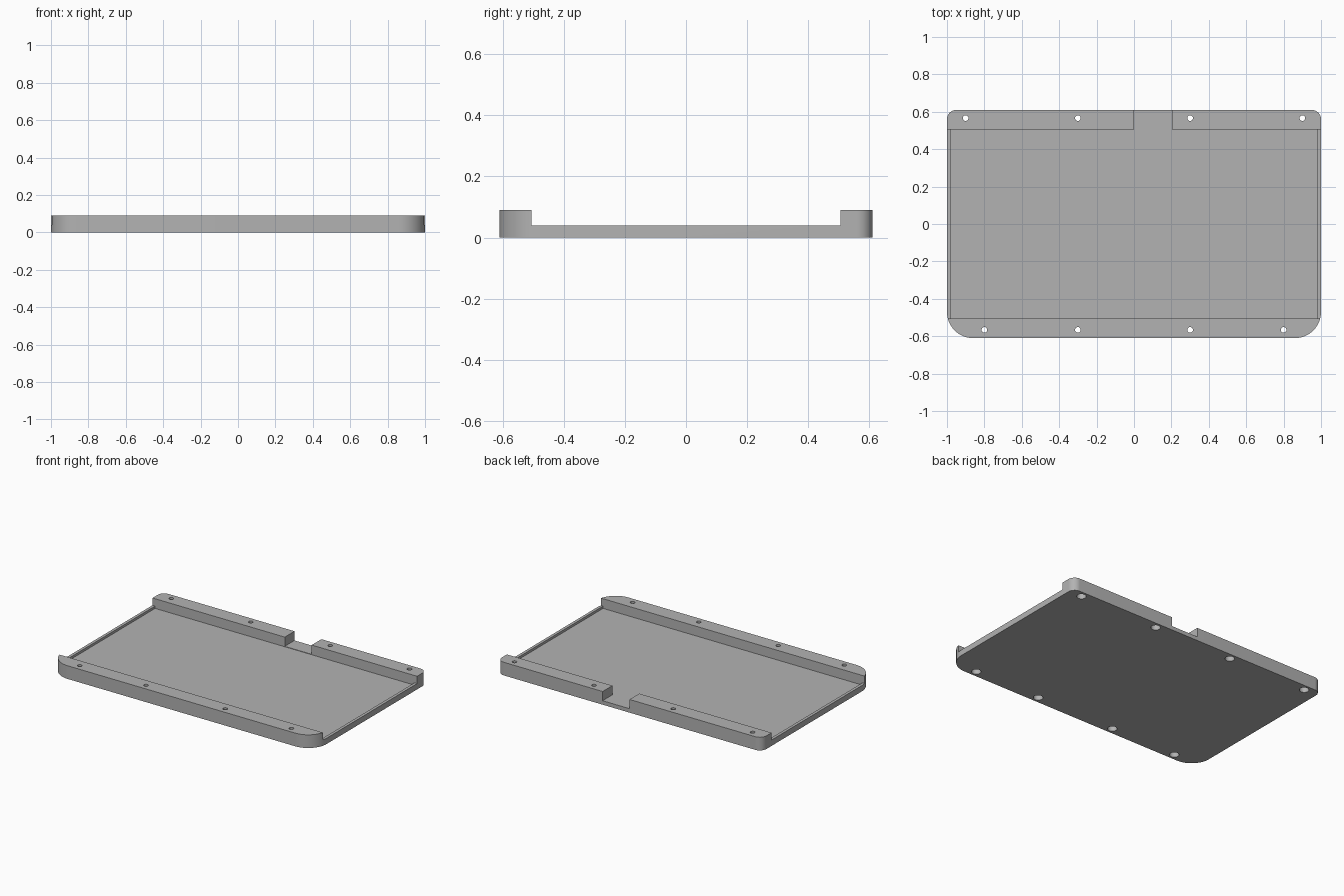
import bpy, bmesh
from math import cos, sin, pi

cube = bpy.data.objects.get("Cube")
if cube:
    bpy.data.objects.remove(cube)

HALF_X, HALF_Y, HEIGHT = 1.0, 0.61, 0.09
INNER_X, INNER_Y = 0.98, 0.505
FLOOR, SIDE_LIP, NOTCH_FLOOR = 0.024, 0.04, 0.027

grey = bpy.data.materials.new("grey plastic")
grey.use_nodes = True
COLOUR = (0.45, 0.45, 0.45, 1)
grey.diffuse_color = COLOUR
grey.node_tree.nodes["Principled BSDF"].inputs["Base Color"].default_value = COLOUR


def prism(name, outline, z0, z1):
    """Extrude a flat outline from z0 up to z1."""
    bm = bmesh.new()
    face = bm.faces.new([bm.verts.new((x, y, z0)) for x, y in outline])
    top = bmesh.ops.extrude_face_region(bm, geom=[face])["geom"]
    verts = [v for v in top if isinstance(v, bmesh.types.BMVert)]
    bmesh.ops.translate(bm, verts=verts, vec=(0, 0, z1 - z0))
    bmesh.ops.recalc_face_normals(bm, faces=bm.faces)
    mesh = bpy.data.meshes.new(name)
    bm.to_mesh(mesh)
    bm.free()
    mesh.materials.append(grey)
    obj = bpy.data.objects.new(name, mesh)
    bpy.context.collection.objects.link(obj)
    return obj


def arc(cx, cy, r, start, sweep, steps):
    return [(cx + r * cos(start + sweep * i / steps),
             cy + r * sin(start + sweep * i / steps)) for i in range(steps + 1)]


def cut(target, outline, z0, z1):
    """Subtract a prism from the target and remove the cutter."""
    cutter = prism("cutter", outline, z0, z1)
    cutter.hide_render = True
    mod = target.modifiers.new("cut", 'BOOLEAN')
    mod.operation = 'DIFFERENCE'
    mod.solver = 'EXACT'
    mod.object = cutter
    bpy.context.view_layer.objects.active = target
    bpy.ops.object.modifier_apply(modifier=mod.name)
    bpy.data.objects.remove(cutter)


def box(x0, x1, y0, y1):
    return [(x0, y0), (x1, y0), (x1, y1), (x0, y1)]


# Tray body: large front corners, small back corners
outline = []
for i, (sx, sy, r) in enumerate([(1, 1, 0.05), (-1, 1, 0.05), (-1, -1, 0.14), (1, -1, 0.14)]):
    outline += arc(sx * (HALF_X - r), sy * (HALF_Y - r), r, i * pi / 2, pi / 2, 16)
tray = prism("tray_body", outline, 0, HEIGHT)

# Low side lips, recessed floor and notch in the back rail
cut(tray, box(-1.1, 1.1, -INNER_Y, INNER_Y), SIDE_LIP, 0.2)
cut(tray, box(-INNER_X, INNER_X, -INNER_Y, INNER_Y), FLOOR, 0.2)
cut(tray, box(0, 0.203, INNER_Y - 0.005, 0.7), NOTCH_FLOOR, 0.2)

# Screw holes, counterbored from below
holes = [(s * x, y) for s in (-1, 1)
         for x, y in [(0.3, 0.566), (0.9, 0.566), (0.3, -0.566), (0.8, -0.566)]]
for x, y in holes:
    cut(tray, arc(x, y, 0.015, 0, 2 * pi, 24)[:-1], -0.1, 0.2)
    cut(tray, arc(x, y, 0.03, 0, 2 * pi, 24)[:-1], -0.1, 0.035)

# Smooth the rounded corners and hole walls, keep edges sharp
bpy.ops.object.select_all(action='DESELECT')
tray.select_set(True)
bpy.context.view_layer.objects.active = tray
bpy.ops.object.shade_smooth_by_angle(angle=pi / 6)
